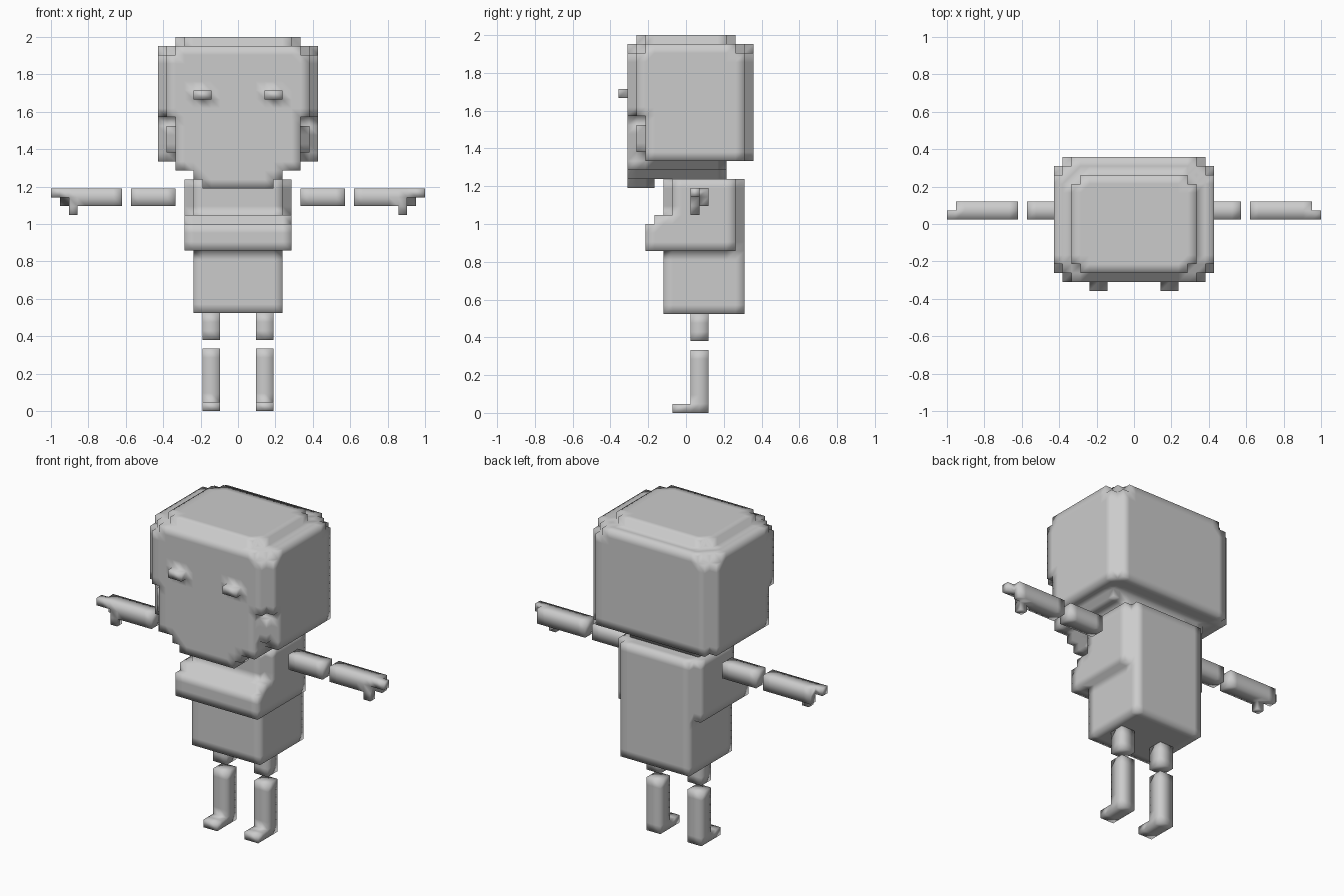
import bpy, bmesh
from mathutils import Vector

if "Cube" in bpy.data.objects:
    bpy.data.objects.remove(bpy.data.objects["Cube"])

U = 2 / 42      # size of one block
YO = -0.5       # blocks sit half a step off centre in y

grey = bpy.data.materials.new("plain grey")
grey.diffuse_color = (0.6, 0.6, 0.6, 1)
grey.use_nodes = True
grey.node_tree.nodes["Principled BSDF"].inputs["Base Color"].default_value = grey.diffuse_color

AXES = [Vector((1, 0, 0)), Vector((0, 1, 0)), Vector((0, 0, 1))]


def cells(box):
    x0, x1, y0, y1, z0, z1 = box
    return {(x, y, z) for x in range(x0, x1) for y in range(y0, y1) for z in range(z0, z1)}


def blocks(name, add, cut=(), flip=False):
    """Skin of a union of block boxes (x0, x1, y0, y1, z0, z1), minus the cut boxes."""
    solid = set().union(*map(cells, add))
    for c in cut:
        solid -= cells(c)
    if flip:
        solid = {(-x - 1, y, z) for x, y, z in solid}
    bm = bmesh.new()
    verts = {}

    def vert(p):
        key = tuple(round(c) for c in p)
        if key not in verts:
            verts[key] = bm.verts.new((key[0] * U, (key[1] + YO) * U, key[2] * U))
        return verts[key]

    for cell in solid:
        for i in range(3):
            n, a, b = AXES[i], AXES[(i + 1) % 3], AXES[(i + 2) % 3]
            for s in (1, -1):
                if tuple(int(c + s * d) for c, d in zip(cell, n)) in solid:
                    continue
                o = Vector(cell) + (n if s > 0 else Vector())
                quad = [o, o + a, o + a + b, o + b][::s]
                bm.faces.new([vert(p) for p in quad]).smooth = True
    me = bpy.data.meshes.new(name)
    bm.to_mesh(me)
    bm.free()
    me.materials.append(grey)
    ob = bpy.data.objects.new(name, me)
    bpy.context.collection.objects.link(ob)
    return ob


def wide(half, *rest):
    return (-half, half, *rest)


# Head: rounded block of hair, stepped jaw, ears and eyes
blocks("head", [
    wide(8, -6, 7, 28, 40), wide(9, -5, 7, 28, 40), wide(8, -6, 8, 28, 40),
    wide(9, -4, 6, 28, 41), wide(8, -5, 7, 28, 41), wide(7, -6, 8, 28, 41),
    wide(7, -4, 5, 41, 42), wide(6, -5, 6, 41, 42),
    wide(7, -6, 5, 27, 28), wide(5, -6, 5, 26, 27), wide(4, -6, -3, 25, 26),
    (-5, -3, -7, -6, 35, 36), (3, 5, -7, -6, 35, 36),
], cut=[(7, 9, -6, -5, 28, 33), (-9, -7, -6, -5, 28, 33),
        (8, 9, -5, -4, 28, 33), (-9, -8, -5, -4, 28, 33),
        (7, 8, -5, -4, 28, 29), (-8, -7, -5, -4, 28, 29),
        (7, 8, -5, -4, 32, 33), (-8, -7, -5, -4, 32, 33)])

# Torso: body with a wider jacket around the chest
blocks("torso", [
    wide(5, -2, 7, 11, 26),
    wide(6, -1, 6, 18, 26), wide(6, -3, 6, 18, 22), wide(6, -4, 6, 18, 21),
])

# Limbs, mirrored left and right
for side, flip in (("right", False), ("left", True)):
    blocks(side + "_upper_arm", [(7, 12, 1, 3, 23, 25)], flip=flip)
    blocks(side + "_forearm", [
        (13, 19, 1, 3, 23, 25), (19, 20, 1, 3, 24, 25), (19, 20, 2, 3, 23, 24),
        (20, 21, 1, 2, 24, 25), (18, 19, 1, 2, 22, 23)], flip=flip)
    blocks(side + "_thigh", [(2, 4, 1, 3, 8, 11)], flip=flip)
    blocks(side + "_lower_leg", [(2, 4, 1, 3, 0, 7), (2, 4, -1, 1, 0, 1)], flip=flip)
